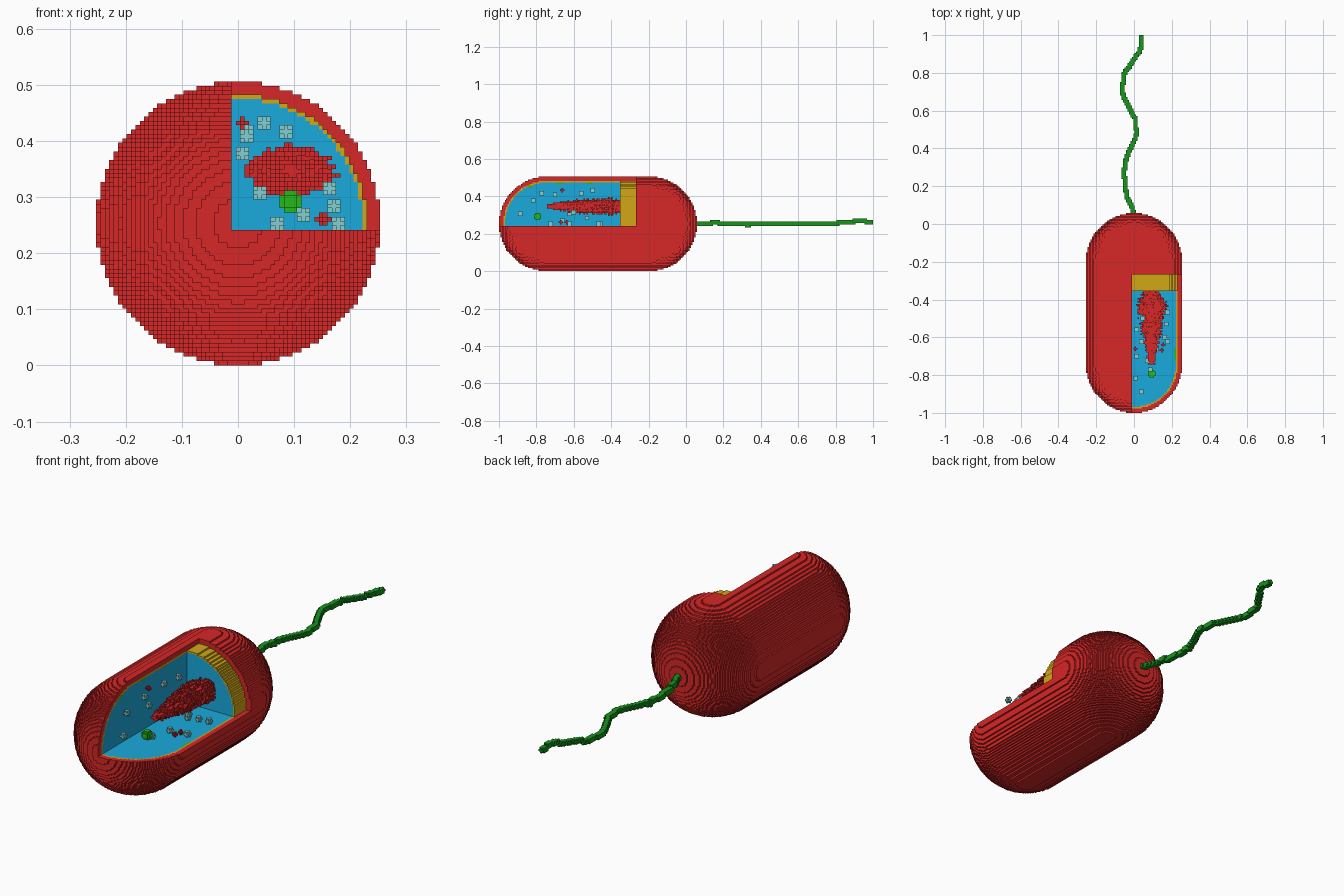
import bpy
import math
import random

random.seed(4)
cube = bpy.data.objects.get("Cube")
if cube:
    bpy.data.objects.remove(cube)

V = 2 / 257            # edge of one block
RADIUS = 32            # body radius in blocks, around the centre block
FRONT, REAR = 32, 103  # slices where the straight middle starts and ends
CUT = -1               # the open quarter is i >= CUT and k >= CUT
cells = {}             # (i, j, k) -> part name


def to_cell(x, y, z):
    return (round(x / V), int((y + 1) / V), round(z / V - RADIUS - 0.5))


def blob(centre, radius, part):
    """Small ball of blocks placed in free space."""
    n = math.ceil(radius)
    ci, cj, ck = centre
    for a in range(-n, n + 1):
        for b in range(-n, n + 1):
            for c in range(-n, n + 1):
                if a * a + b * b + c * c <= radius * radius:
                    cells.setdefault((ci + a, cj + b, ck + c), part)


def interpolate(points, y):
    """Linear lookup in rows that start with y."""
    for p, q in zip(points, points[1:]):
        if p[0] <= y <= q[0]:
            t = (y - p[0]) / (q[0] - p[0])
            return [a + (b - a) * t for a, b in zip(p[1:], q[1:])]
    return None


# Layered capsule with a stepped quarter cut-away
patches = {}
for j in range(136):
    dj = max(FRONT - j, 0, j - REAR)
    for i in range(-RADIUS, RADIUS + 1):
        for k in range(-RADIUS, RADIUS + 1):
            d2 = i * i + k * k + dj * dj
            if d2 > 32.5 ** 2:
                continue
            is_open = i >= CUT and k >= CUT
            if d2 > 29.5 ** 2:
                part, cut_end = "cell_wall", 94
            elif d2 > 28.5 ** 2:
                part, cut_end = "membrane", 83
            else:
                part, cut_end = "cytoplasm", 83
            if is_open and j < cut_end:
                continue
            # scattered protein patches just under the membrane
            if part == "cytoplasm" and d2 > 27.3 ** 2:
                key = (i // 4, j // 4, k // 4)
                if patches.setdefault(key, random.random()) < 0.08:
                    part = "membrane_proteins"
            cells[i, j, k] = part

# Ragged tapering strand mass: y, half width, half height
strand_profile = [(-0.745, 0.016, 0.014), (-0.66, 0.036, 0.026), (-0.6, 0.052, 0.038),
                  (-0.5, 0.07, 0.043), (-0.43, 0.088, 0.045), (-0.39, 0.065, 0.045),
                  (-0.355, 0.05, 0.04)]
ci, _, ck = to_cell(0.095, 0, 0.346)
for j in range(33, 83):
    size = interpolate(strand_profile, (j + 0.5) * V - 1)
    if not size:
        continue
    ragged = random.uniform(0.78, 1.05)
    w, h = size[0] / V * ragged, size[1] / V * ragged
    for a in range(-13, 14):
        for c in range(-8, 9):
            lozenge = abs(a) / w + 0.4 * abs(c) / h < 1.1
            if lozenge and math.hypot(a / w, c / h) < 0.65 + 0.42 * random.random():
                cells.setdefault((ci + a, j, ck + c), "strand_mass")

# Floating granules
granules = [(0.04, -0.89, 0.31), (0.087, -0.77, 0.42), (0.007, -0.82, 0.375),
            (0.013, -0.56, 0.415), (0.043, -0.50, 0.434), (0.175, -0.53, 0.285),
            (0.12, -0.66, 0.268), (0.07, -0.72, 0.255), (0.18, -0.47, 0.255),
            (0.165, -0.60, 0.318), (0.013, -0.70, 0.41), (0.038, -0.62, 0.31),
            (0.07, -0.46, 0.255), (0.18, -0.62, 0.255)]
for p in granules:
    blob(to_cell(*p), 1.5, "granules")

# Small loose red fragments
for p in ((0.01, -0.66, 0.434), (0.145, -0.67, 0.257), (0.155, -0.64, 0.258)):
    blob(to_cell(*p), 1.2, "loose_fragments")

# Green storage ball
blob(to_cell(0.095, -0.795, 0.295), 2.5, "storage_ball")

# Wavy tail: y, x, z
tail_path = [(0.03, 0.005, 0.256), (0.06, 0, 0.256), (0.15, -0.04, 0.257), (0.27, -0.053, 0.256),
             (0.33, -0.045, 0.248), (0.38, -0.03, 0.254), (0.47, 0.013, 0.256),
             (0.55, 0.01, 0.255), (0.62, -0.03, 0.254), (0.70, -0.064, 0.256),
             (0.80, -0.05, 0.256), (0.87, 0.0, 0.261), (0.92, 0.034, 0.268),
             (0.96, 0.04, 0.265), (1.0, 0.04, 0.26)]
for step in range(132, 256):
    y = (step + 0.5) * V - 1
    x, z = interpolate(tail_path, y)
    blob(to_cell(x, y, z), 1.5, "tail")

# Flat colours (linear)
colours = {
    "red": (0.68, 0.02, 0.02), "yellow": (0.64, 0.39, 0.008),
    "blue": (0.010, 0.40, 0.72), "bright_green": (0.018, 0.49, 0.01),
    "dark_green": (0.008, 0.30, 0.012), "pale_teal": (0.22, 0.62, 0.65),
}
materials = {}
for name, rgb in colours.items():
    mat = bpy.data.materials.new(name)
    mat.use_nodes = True
    mat.diffuse_color = (*rgb, 1)
    mat.node_tree.nodes["Principled BSDF"].inputs["Base Color"].default_value = (*rgb, 1)
    materials[name] = mat

part_colours = {
    "cell_wall": "red", "membrane": "yellow", "cytoplasm": "blue",
    "membrane_proteins": "bright_green", "strand_mass": "red",
    "granules": "pale_teal", "loose_fragments": "red",
    "storage_ball": "bright_green", "tail": "dark_green",
}

# Block faces that touch open space, wound outward
sides = []
for axis in range(3):
    u, w = (axis + 1) % 3, (axis + 2) % 3
    for sign in (0, 1):
        corners = []
        for a, b in ((0, 0), (1, 0), (1, 1), (0, 1)):
            c = [0, 0, 0]
            c[axis], c[u], c[w] = sign, a, b
            corners.append(tuple(c))
        step = [0, 0, 0]
        step[axis] = 2 * sign - 1
        sides.append((tuple(step), corners if sign else corners[::-1]))

meshes = {part: ({}, []) for part in part_colours}
for (i, j, k), part in cells.items():
    verts, faces = meshes[part]
    for (a, b, c), corners in sides:
        if (i + a, j + b, k + c) not in cells:
            faces.append([verts.setdefault((i + p, j + q, k + r), len(verts))
                          for p, q, r in corners])

# One object for each part
for part, (verts, faces) in meshes.items():
    mesh = bpy.data.meshes.new(part)
    points = [((i - 0.5) * V, j * V - 1, (k + RADIUS) * V) for i, j, k in verts]
    mesh.from_pydata(points, [], faces)
    mesh.materials.append(materials[part_colours[part]])
    mesh.update()
    bpy.context.collection.objects.link(bpy.data.objects.new(part, mesh))
